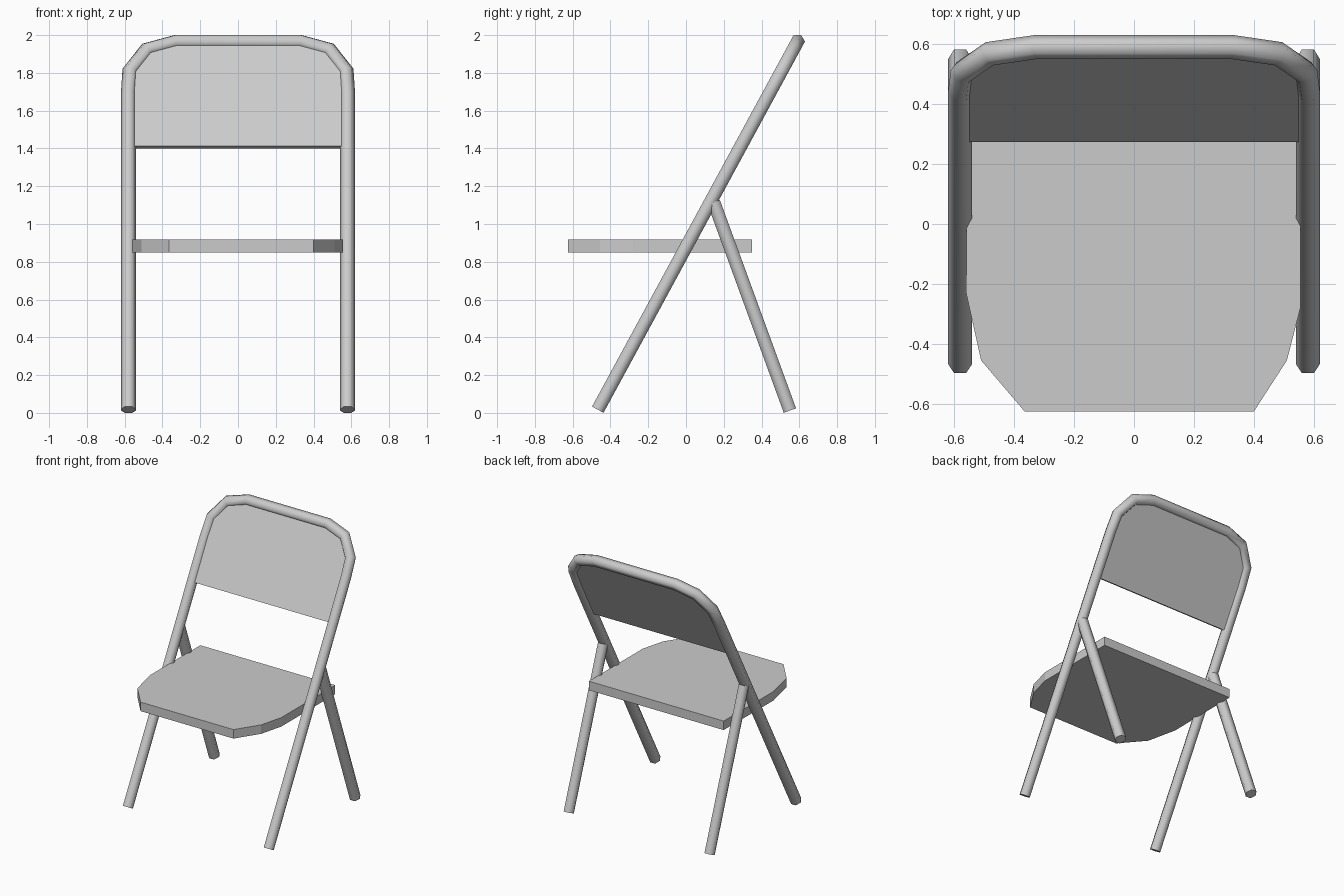
import bpy, bmesh, math
from mathutils import Vector

if "Cube" in bpy.data.objects:
    bpy.data.objects.remove(bpy.data.objects["Cube"])

R = 0.04                      # tube radius
FOOT, TOP = Vector((0, -0.467, 0.017)), Vector((0, 0.59, 1.965))
X = Vector((1, 0, 0))
FRAME_NORMAL = X.cross((TOP - FOOT).normalized())


def finish(name, bm, smooth=False):
    bmesh.ops.recalc_face_normals(bm, faces=bm.faces)
    mesh = bpy.data.meshes.new(name)
    bm.to_mesh(mesh)
    bm.free()
    ob = bpy.data.objects.new(name, mesh)
    bpy.context.collection.objects.link(ob)
    if smooth:
        bpy.ops.object.select_all(action='DESELECT')
        ob.select_set(True)
        bpy.context.view_layer.objects.active = ob
        bpy.ops.object.shade_smooth_by_angle(angle=math.radians(65))
    return ob


def tube(name, path, normal):
    """Six-sided tube with mitred bends along a planar path."""
    bm = bmesh.new()
    rings = []
    for i, p in enumerate(path):
        a = (p - path[max(i - 1, 0)]).normalized()
        b = (path[min(i + 1, len(path) - 1)] - p).normalized()
        t = (a + b).normalized()
        d = a if a.length > 0 else b
        side = t.cross(normal) / max(t.dot(d), 0.5)
        ring = []
        for k in range(6):
            w = k * math.pi / 3
            ring.append(bm.verts.new(p + R * (math.cos(w) * side + math.sin(w) * normal)))
        rings.append(ring)
    for r0, r1 in zip(rings, rings[1:]):
        for k in range(6):
            j = (k + 1) % 6
            bm.faces.new((r0[k], r0[j], r1[j], r1[k]))
    bm.faces.new(rings[0])
    bm.faces.new(rings[-1])
    return finish(name, bm, True)


def slab(name, points, offset):
    """Flat polygon extruded by the offset vector."""
    bm = bmesh.new()
    face = bm.faces.new([bm.verts.new(p) for p in points])
    new = bmesh.ops.extrude_face_region(bm, geom=[face], use_keep_orig=True)['geom']
    bmesh.ops.translate(bm, vec=offset, verts=[g for g in new if isinstance(g, bmesh.types.BMVert)])
    return finish(name, bm)


def on_frame(x, z):
    """Point on the tilted plane of the backrest frame."""
    p = FOOT.lerp(TOP, (z - FOOT.z) / (TOP.z - FOOT.z))
    return Vector((x, p.y, p.z))


# Front legs and backrest hoop, one bent tube
bend = [(0.58, 1.69), (0.572, 1.81), (0.482, 1.924), (0.33, 1.965)]
half = [(0.58, FOOT.z)] + bend
outline = half + [(-x, z) for x, z in reversed(half)]
tube("front_leg_frame", [on_frame(x, z) for x, z in outline], FRAME_NORMAL)

# Backrest panel filling the hoop
half = [(0.575, 1.407)] + bend
outline = half + [(-x, z) for x, z in reversed(half)]
slab("backrest_panel", [on_frame(x, z) - FRAME_NORMAL * 0.015 for x, z in outline],
     FRAME_NORMAL * 0.03)

# Rear legs
leg_top, leg_foot = Vector((0, 0.147, 1.115)), Vector((0, 0.55, 0.0125))
leg_normal = X.cross((leg_top - leg_foot).normalized())
for side, label in ((1, "right"), (-1, "left")):
    tube("rear_leg_" + label, [leg_foot + X * 0.58 * side, leg_top + X * 0.58 * side], leg_normal)

# Seat with a tapered front
seat = [(-0.365, -0.625), (0.4, -0.625), (0.51, -0.455), (0.555, -0.28), (0.555, 0.35),
        (-0.555, 0.35), (-0.56, -0.23), (-0.51, -0.455)]
slab("seat", [Vector((x, y, 0.85)) for x, y in seat], Vector((0, 0, 0.067)))
